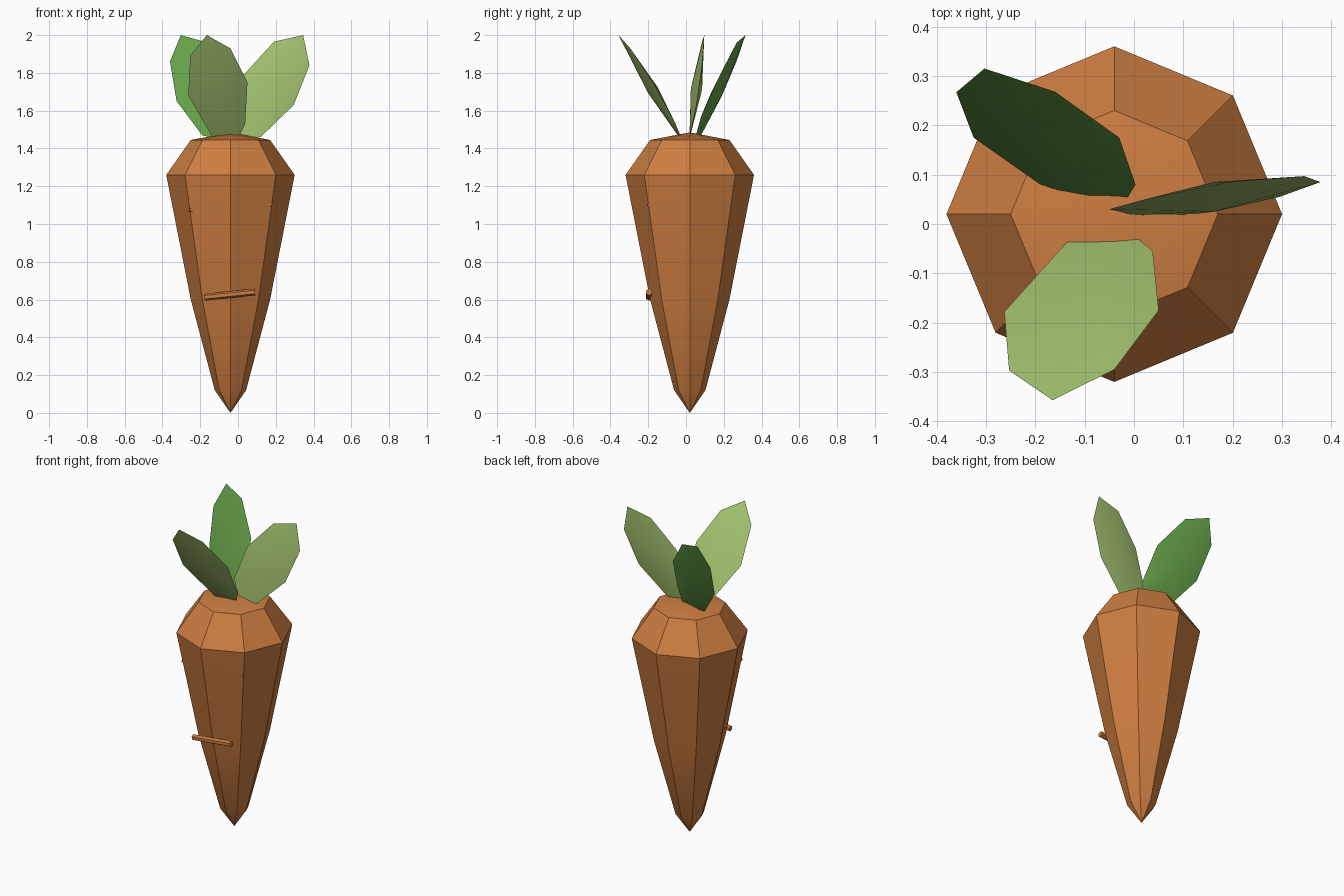
import bpy
import bmesh
import math
from mathutils import Vector

cube = bpy.data.objects.get("Cube")
if cube:
    bpy.data.objects.remove(cube, do_unlink=True)


def make_material(name, colour):
    mat = bpy.data.materials.new(name)
    mat.use_nodes = True
    mat.diffuse_color = (*colour, 1)
    mat.node_tree.nodes["Principled BSDF"].inputs["Base Color"].default_value = (*colour, 1)
    return mat


orange = make_material("carrot orange", (0.62, 0.21, 0.052))
pale_green = make_material("pale leaf green", (0.37, 0.55, 0.16))
deep_green = make_material("deep leaf green", (0.13, 0.35, 0.065))


def finish(name, bm, material):
    """Turn a bmesh into a shaded, coloured object."""
    bmesh.ops.recalc_face_normals(bm, faces=bm.faces)
    mesh = bpy.data.meshes.new(name)
    bm.to_mesh(mesh)
    bm.free()
    obj = bpy.data.objects.new(name, mesh)
    bpy.context.collection.objects.link(obj)
    mesh.materials.append(material)
    bpy.ops.object.select_all(action='DESELECT')
    obj.select_set(True)
    bpy.context.view_layer.objects.active = obj
    bpy.ops.object.shade_smooth_by_angle(angle=math.radians(30))
    return obj


def fan(bm, ring, pole):
    """Close a ring of vertices with triangles to one point."""
    for a, b in zip(ring, ring[1:] + ring[:1]):
        bm.faces.new((a, b, pole))


# Root: eight-sided turned profile, pointed at both ends
def make_root(name, centre, profile, bottom, top, sides=8):
    bm = bmesh.new()
    cx, cy = centre
    rings = []
    for radius, z in profile:
        angles = [math.tau * i / sides for i in range(sides)]
        rings.append([bm.verts.new((cx + radius * math.cos(a), cy + radius * math.sin(a), z))
                      for a in angles])
    for low, high in zip(rings, rings[1:]):
        for i in range(sides):
            j = (i + 1) % sides
            bm.faces.new((low[i], low[j], high[j], high[i]))
    fan(bm, rings[0], bm.verts.new((cx, cy, bottom)))
    fan(bm, rings[-1], bm.verts.new((cx, cy, top)))
    return finish(name, bm, orange)


make_root("carrot_root", (-0.04, 0.02),
          [(0.083, 0.12), (0.21, 0.6), (0.34, 1.26), (0.21, 1.445)], 0, 1.485)


# Creases: thin rods partly sunk into the root
def make_crease(name, start, end, radius):
    bm = bmesh.new()
    start, end = Vector(start), Vector(end)
    axis = end - start
    bmesh.ops.create_cone(bm, cap_ends=True, segments=6, radius1=radius,
                          radius2=radius, depth=axis.length)
    turn = axis.to_track_quat('Z', 'Y').to_matrix().to_4x4()
    bmesh.ops.transform(bm, matrix=turn, verts=bm.verts)
    bmesh.ops.translate(bm, vec=(start + end) / 2, verts=bm.verts)
    return finish(name, bm, orange)


make_crease("front_crease", (-0.178, -0.195, 0.612), (0.09, -0.195, 0.64), 0.018)
make_crease("upper_right_crease", (-0.258, -0.19, 1.075), (-0.1, -0.19, 1.06), 0.011)
make_crease("upper_left_crease", (0.02, -0.195, 1.11), (0.176, -0.195, 1.1), 0.01)


# Leaves: flat outline swollen into a thin lens
def make_leaf(name, outline, material, swell=0.03):
    bm = bmesh.new()
    rim = [bm.verts.new(p) for p in outline]
    points = [Vector(p) for p in outline]
    centre = sum(points, Vector()) / len(points)
    normal = Vector()
    for a, b in zip(points, points[1:] + points[:1]):
        normal += (a - centre).cross(b - centre)
    normal.normalize()
    for side in (1, -1):
        fan(bm, rim, bm.verts.new(centre + normal * swell * side))
    return finish(name, bm, material)


make_leaf("front_leaf", [
    (-0.165, -0.357, 2), (-0.04, -0.295, 1.93), (0.05, -0.175, 1.75),
    (0.038, -0.055, 1.53), (0, -0.022, 1.45), (-0.13, -0.03, 1.45),
    (-0.263, -0.178, 1.68), (-0.253, -0.297, 1.89)], pale_green)
make_leaf("back_leaf", [
    (-0.303, 0.315, 2), (-0.36, 0.267, 1.86), (-0.325, 0.175, 1.65),
    (-0.19, 0.08, 1.47), (-0.08, 0.047, 1.44), (-0.015, 0.05, 1.46),
    (0.003, 0.08, 1.57), (-0.03, 0.175, 1.78), (-0.16, 0.268, 1.96)], deep_green)
make_leaf("left_leaf", [
    (0.345, 0.097, 2), (0.378, 0.085, 1.84), (0.295, 0.055, 1.63),
    (0.12, 0.02, 1.46), (0, 0.018, 1.45), (-0.05, 0.03, 1.57),
    (0.03, 0.052, 1.79), (0.19, 0.085, 1.965)], pale_green)
